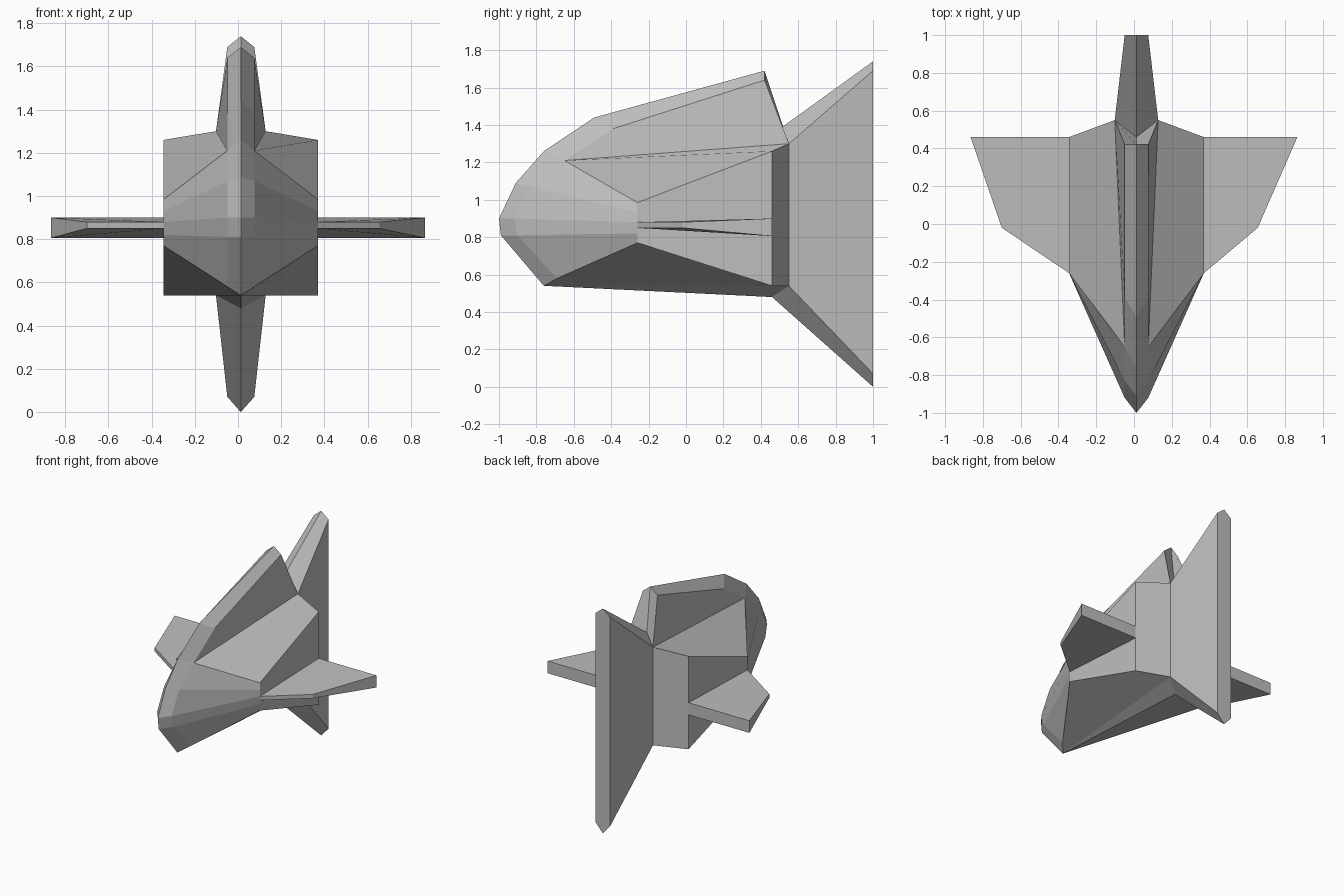
import bpy
import bmesh
from mathutils import Vector

default_cube = bpy.data.objects.get("Cube")
if default_cube:
    bpy.data.objects.remove(default_cube, do_unlink=True)

# One plain grey for the whole model
grey = bpy.data.materials.new("plain grey")
grey.use_nodes = True
colour = (0.52, 0.52, 0.52, 1)
grey.diffuse_color = colour
grey.node_tree.nodes["Principled BSDF"].inputs["Base Color"].default_value = colour

MIDDLE = 0.013       # x of the body's centre line
RIDGE = 0.0625       # half width of the fin ridges
WAIST = 0.115        # half width where the tail begins
FLANK = 0.357        # half width of the body
REAR = 0.46          # y of the body's rear corner


def build(name, polygons):
    """Make one flat-shaded object from polygons given as lists of points."""
    bm = bmesh.new()
    for points in polygons:
        bm.faces.new([bm.verts.new(p) for p in points])
    bmesh.ops.remove_doubles(bm, verts=bm.verts, dist=0.0005)
    bmesh.ops.recalc_face_normals(bm, faces=bm.faces)
    mesh = bpy.data.meshes.new(name)
    bm.to_mesh(mesh)
    bm.free()
    mesh.materials.append(grey)
    obj = bpy.data.objects.new(name, mesh)
    bpy.context.collection.objects.link(obj)
    return obj


def column(x, profile):
    return [Vector((x, y, z)) for y, z in profile]


# Head profiles from chin to crown: centre line, shoulder and cheek
centre = column(0, [(-0.76, 0.54), (-0.99, 0.81), (-1, 0.9),
                    (-0.91, 1.09), (-0.76, 1.26), (-0.49, 1.44)])
shoulder = column(RIDGE, [(-0.69, 0.58), (-0.9, 0.81), (-0.92, 0.9),
                          (-0.83, 1.07), (-0.65, 1.21), (-0.39, 1.38)])
cheek = column(FLANK, [(-0.26, z) for z in (0.77, 0.82, 0.88, 0.93, 0.985)])

# Corner points of the body, the back fin and the tail
flank_top, flank_low = column(FLANK, [(REAR, 1.26), (REAR, 0.54)])
waist_top, waist_low = column(WAIST, [(0.55, 1.3), (0.55, 0.54)])
fin_peak, notch, keel = column(0, [(0.42, 1.69), (REAR, 1.35), (REAR, 0.48)])
fin_side, tail_top, tail_low = column(RIDGE, [(0.42, 1.64), (1, 1.69), (1, 0.07)])
tail_peak, tail_foot = column(0, [(1, 1.74), (1, 0)])

half = []
# Head
for inner, outer in ((centre, shoulder), (shoulder, cheek)):
    for i in range(min(len(inner), len(outer)) - 1):
        half.append([inner[i], outer[i], outer[i + 1], inner[i + 1]])
brow, crown = shoulder[-2:]

half += [
    # Flank, upper back and rear wall
    cheek + [flank_top, flank_low],
    [brow, cheek[-1], flank_top, waist_top],
    [flank_top, flank_low, waist_low, waist_top],
    # Belly
    [centre[0], shoulder[0], cheek[0], flank_low, waist_low],
    [centre[0], waist_low, keel],
    # Back fin
    [brow, crown, fin_side, waist_top],
    [crown, centre[-1], fin_peak, fin_side],
    [fin_side, fin_peak, notch, waist_top],
    # Tail
    [waist_top, waist_low, tail_low, tail_top],
    [notch, tail_peak, tail_top, waist_top],
    [keel, waist_low, tail_low, tail_foot],
    [tail_peak, tail_top, tail_low, tail_foot],
]
other_half = [[Vector((-p.x, p.y, p.z)) for p in reversed(face)] for face in half]
body = build("body_with_tail", half + other_half)
body.location.x = MIDDLE


# Side fins: wedges, thin along the front edge and thick at the rear
def side_fin(name, root, corner, tip):
    outline = [(root, -0.26, 0.015), (corner, -0.02, 0.015),
               (tip, REAR, 0.047), (root, REAR, 0.047)]
    level = {0.015: 0.865, 0.047: 0.853}
    top = [Vector((x, y, level[t] + t)) for x, y, t in outline]
    low = [Vector((x, y, level[t] - t)) for x, y, t in outline]
    sides = [[low[i - 1], low[i], top[i], top[i - 1]] for i in range(len(top))]
    build(name, [top, low] + sides)


side_fin("left_fin", MIDDLE + FLANK, 0.655, 0.865)
side_fin("right_fin", MIDDLE - FLANK, -0.7, -0.865)
